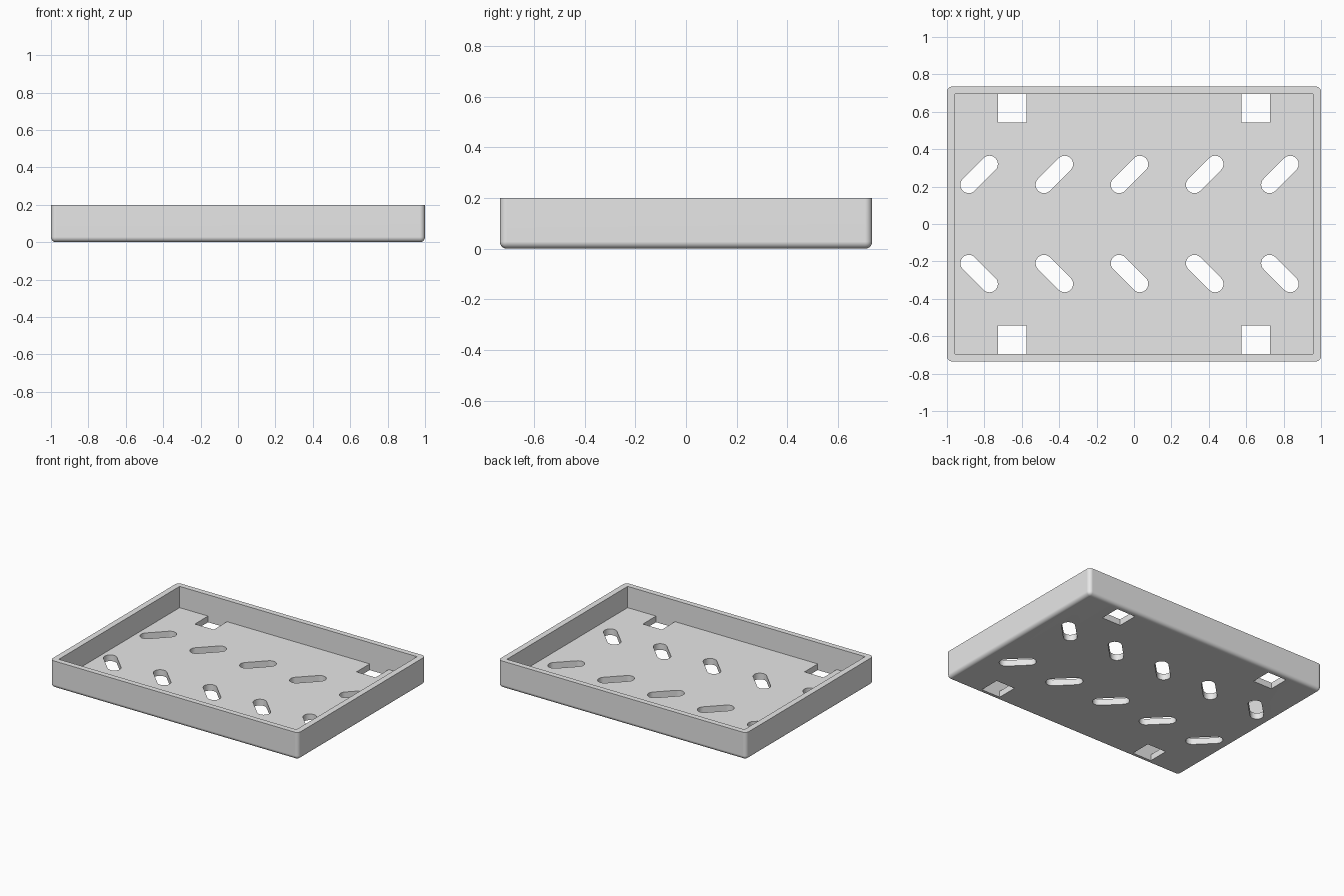
import bpy, bmesh
from math import pi, cos, sin

old = bpy.data.objects.get("Cube")
if old:
    bpy.data.objects.remove(old, do_unlink=True)

HX, HY, H = 1.0, 0.735, 0.2      # outer half sizes and height
IX, IY, FLOOR = 0.957, 0.695, 0.045

gray = bpy.data.materials.new("light gray")
gray.use_nodes = True
gray.diffuse_color = (0.8, 0.8, 0.8, 1)
gray.node_tree.nodes["Principled BSDF"].inputs["Base Color"].default_value = (0.8, 0.8, 0.8, 1)


def prism(name, points, z0, z1):
    """Extrude a counter-clockwise outline from z0 to z1."""
    bm = bmesh.new()
    low = [bm.verts.new((x, y, z0)) for x, y in points]
    high = [bm.verts.new((x, y, z1)) for x, y in points]
    bm.faces.new(low[::-1])
    bm.faces.new(high)
    n = len(points)
    for i in range(n):
        j = (i + 1) % n
        bm.faces.new((low[i], low[j], high[j], high[i]))
    mesh = bpy.data.meshes.new(name)
    bm.to_mesh(mesh)
    bm.free()
    mesh.materials.append(gray)
    obj = bpy.data.objects.new(name, mesh)
    bpy.context.collection.objects.link(obj)
    return obj


def rectangle(x0, x1, y0, y1):
    return [(x0, y0), (x1, y0), (x1, y1), (x0, y1)]


def slot(cx, cy, angle, half=0.078, r=0.045, steps=12):
    """Outline of a rounded slot turned by angle."""
    pts = []
    for end in (1, -1):
        start = angle - pi / 2 + (0 if end == 1 else pi)
        for i in range(steps + 1):
            a = start + pi * i / steps
            pts.append((cx + end * half * cos(angle) + r * cos(a),
                        cy + end * half * sin(angle) + r * sin(a)))
    return pts


# Tray body with rounded upright and bottom edges
tray = prism("tray", rectangle(-HX, HX, -HY, HY), 0, H)
bm = bmesh.new()
bm.from_mesh(tray.data)
edges = [e for e in bm.edges if min(v.co.z for v in e.verts) < H / 2]
bmesh.ops.bevel(bm, geom=edges, offset=0.028, segments=5, profile=0.5, affect='EDGES')
bm.to_mesh(tray.data)
bm.free()

# Cavity, corner windows and diagonal drain slots
cutters = [prism("cavity_cutter", rectangle(-IX, IX, -IY, IY), FLOOR, H + 0.1)]
for sx in (-1, 1):
    for sy in (-1, 1):
        xs = sorted((sx * 0.575, sx * 0.728))
        ys = sorted((sy * 0.543, sy * IY))
        cutters.append(prism("window_cutter", rectangle(*xs, *ys), -0.1, 0.1))
for i in range(5):
    for sy in (-1, 1):
        outline = slot(-0.828 + 0.402 * i, sy * 0.265, sy * pi / 4)
        cutters.append(prism("slot_cutter", outline, -0.1, 0.1))

bpy.ops.object.select_all(action='DESELECT')
bpy.context.view_layer.objects.active = tray
tray.select_set(True)
for cutter in cutters:
    cutter.hide_render = True
    mod = tray.modifiers.new("cut", 'BOOLEAN')
    mod.operation = 'DIFFERENCE'
    mod.solver = 'EXACT'
    mod.object = cutter
    bpy.ops.object.modifier_apply(modifier=mod.name)
    bpy.data.objects.remove(cutter, do_unlink=True)

# Smooth rounded edges, flat panels
bpy.ops.object.shade_smooth_by_angle(angle=pi / 6)
normals = tray.modifiers.new("weighted_normals", 'WEIGHTED_NORMAL')
normals.keep_sharp = True
